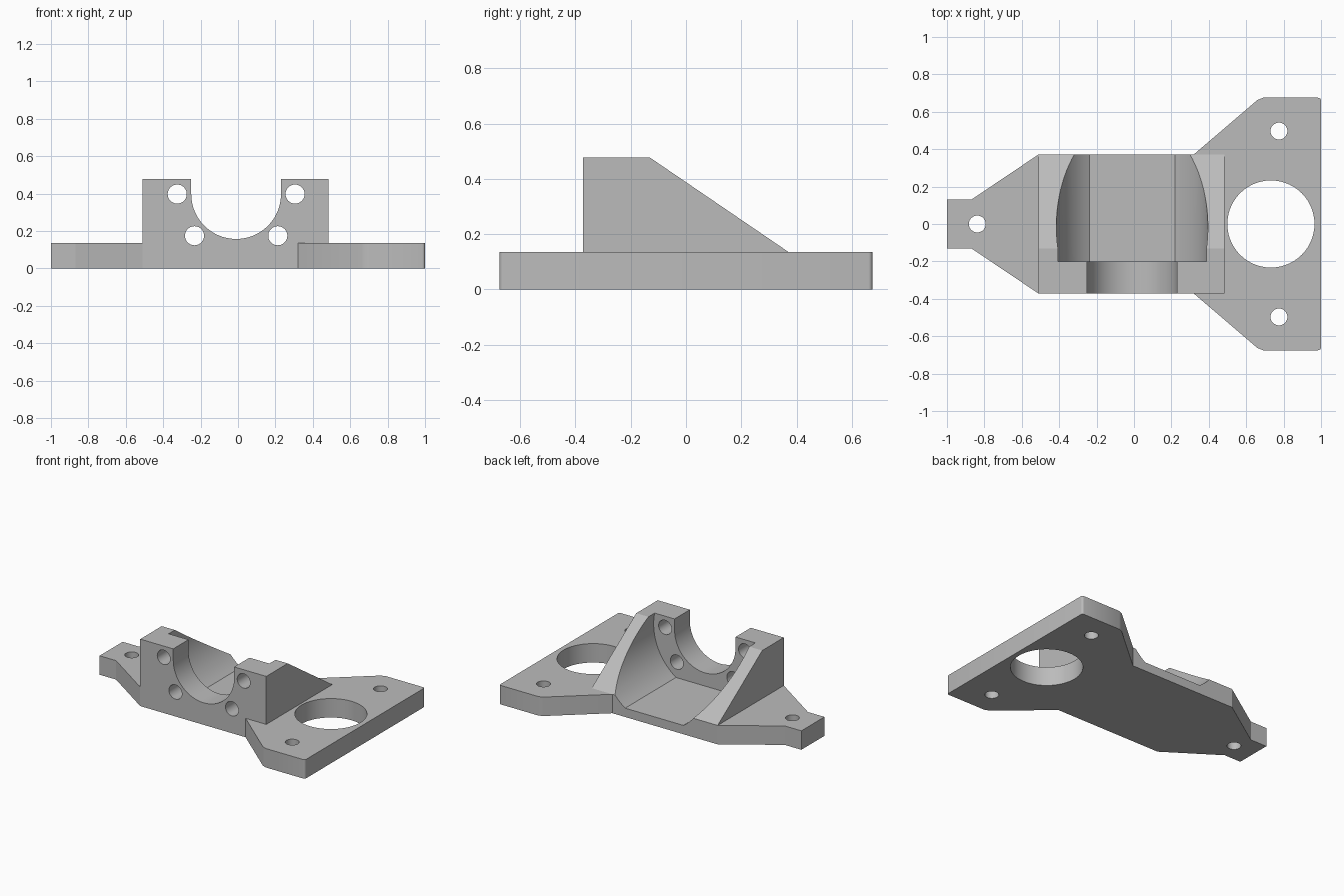
import bpy, bmesh, math
from mathutils import Vector

if "Cube" in bpy.data.objects:
    bpy.data.objects.remove(bpy.data.objects["Cube"], do_unlink=True)

grey = bpy.data.materials.new("plain grey")
grey.use_nodes = True
colour = (0.5, 0.5, 0.5, 1)
grey.diffuse_color = colour
grey.node_tree.nodes["Principled BSDF"].inputs["Base Color"].default_value = colour


def prism(name, points, axis, start, end):
    """Extrude a 2D profile along an axis: x takes (y, z), y takes (x, z), z takes (x, y)."""
    i = "xyz".index(axis)

    def place(p, depth):
        co = list(p)
        co.insert(i, depth)
        return Vector(co)

    bm = bmesh.new()
    face = bm.faces.new([bm.verts.new(place(p, start)) for p in points])
    top = bmesh.ops.extrude_face_region(bm, geom=[face])["geom"]
    shift = place((0, 0), end - start)
    bmesh.ops.translate(bm, verts=[v for v in top if isinstance(v, bmesh.types.BMVert)], vec=shift)
    bmesh.ops.recalc_face_normals(bm, faces=bm.faces)
    mesh = bpy.data.meshes.new(name)
    bm.to_mesh(mesh)
    bm.free()
    mesh.materials.append(grey)
    ob = bpy.data.objects.new(name, mesh)
    bpy.context.collection.objects.link(ob)
    return ob


def arc(cx, cy, r, a0, a1, n):
    return [(cx + r * math.cos(a0 + (a1 - a0) * k / n),
             cy + r * math.sin(a0 + (a1 - a0) * k / n)) for k in range(n + 1)]


def circle(cx, cy, r, n=40):
    return arc(cx, cy, r, 0, math.tau, n)[:-1]


def combine(target, tool, operation):
    """Apply a boolean and discard the tool."""
    tool.hide_render = True
    mod = target.modifiers.new("join_or_cut", 'BOOLEAN')
    mod.operation, mod.solver, mod.object = operation, 'EXACT', tool
    bpy.context.view_layer.objects.active = target
    bpy.ops.object.modifier_apply(modifier=mod.name)
    bpy.data.objects.remove(tool, do_unlink=True)


# Base plate: half outline mirrored in y, with small rounded corners
T = 0.135
half = [(-1, 0.13), (-0.87, 0.13), (-0.51, 0.372), (0.32, 0.372), (0.66, 0.663), (0.69, 0.675)]
half += arc(0.985, 0.66, 0.015, math.pi / 2, 0, 4)
outline = half + [(x, -y) for x, y in reversed(half)]
mount = prism("mounting_bracket", outline, "z", 0, T)

# Upright housing with a slope to the rear
housing = prism("housing", [(-0.372, 0.03), (-0.372, 0.477), (-0.13, 0.477),
                            (0.372, T), (0.372, 0.03)], "x", -0.51, 0.483)
combine(mount, housing, 'UNION')

# Round cradle with a flat floor behind the front wall
CX, CZ, R, FLOOR = -0.01, 0.397, 0.405, 0.063
a = math.asin((FLOOR - CZ) / R)
cradle = prism("cradle_cutter", arc(CX, CZ, R, a, math.pi - a, 80), "y", -0.2, 0.6)
combine(mount, cradle, 'DIFFERENCE')

# U-shaped opening through the front wall
r = 0.24
slot = arc(CX, CZ, r, math.pi, math.tau, 40) + [(CX + r, 0.7), (CX - r, 0.7)]
combine(mount, prism("opening_cutter", slot, "y", -0.5, -0.1), 'DIFFERENCE')

# Bolt holes through the front wall, spaced around the opening
for deg in (180, 225, 315, 360):
    t = math.radians(deg)
    x, z = CX + 0.315 * math.cos(t), CZ + 0.315 * math.sin(t)
    combine(mount, prism("bolt_cutter", circle(x, z, 0.051), "y", -0.5, -0.1), 'DIFFERENCE')

# Large hole and screw holes through the plate
for x, y, rad in ((0.732, 0, 0.233), (-0.838, 0, 0.045), (0.775, 0.497, 0.045), (0.775, -0.497, 0.045)):
    combine(mount, prism("plate_cutter", circle(x, y, rad, 56), "z", -0.1, 0.3), 'DIFFERENCE')

bpy.ops.object.select_all(action='DESELECT')
mount.select_set(True)
bpy.context.view_layer.objects.active = mount
bpy.ops.object.shade_smooth_by_angle(angle=math.radians(25))
